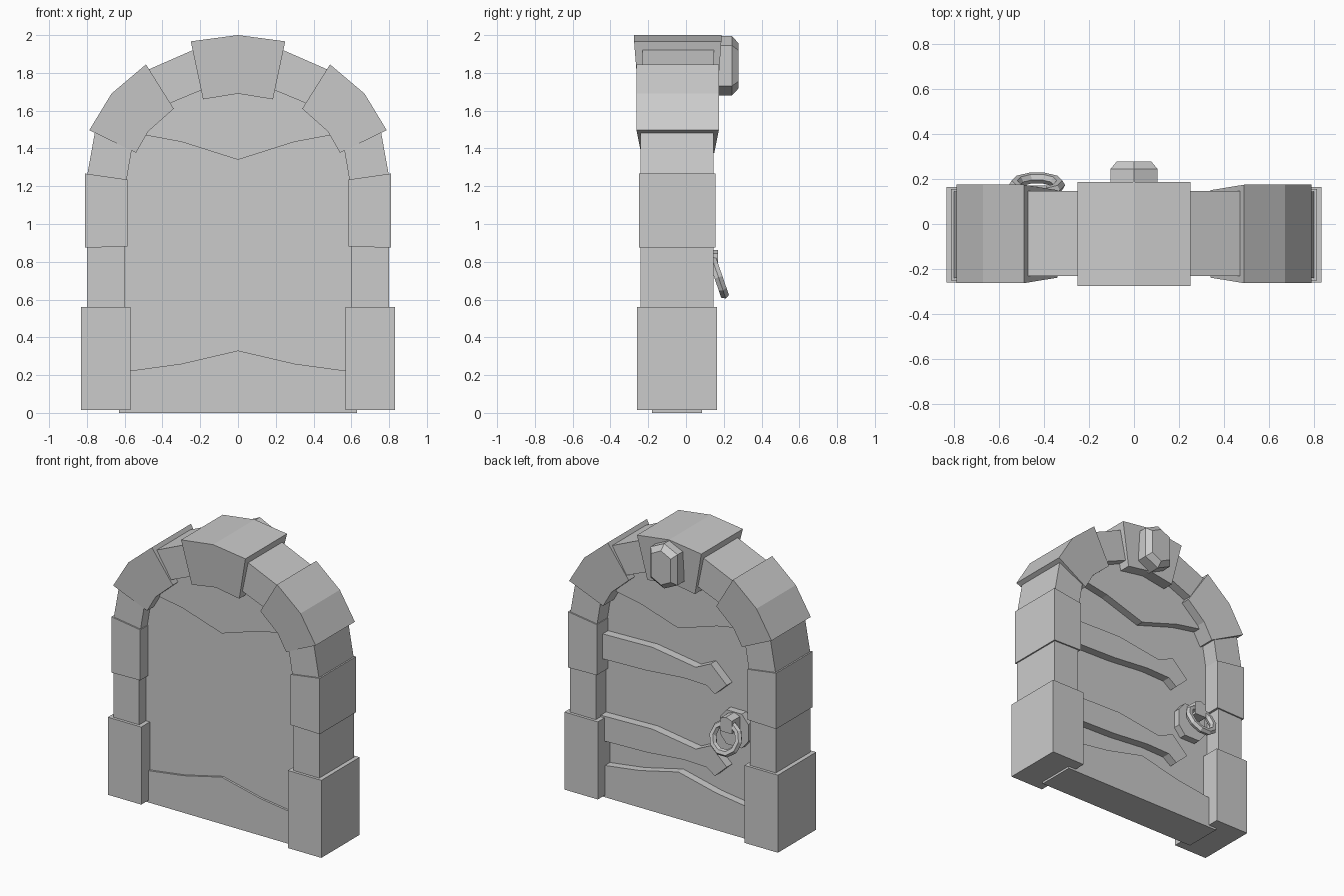
import bpy, bmesh
from math import radians

if "Cube" in bpy.data.objects:
    bpy.data.objects.remove(bpy.data.objects["Cube"])


def loft(name, rings, mirror=False):
    """Closed solid through a list of equal-length vertex rings."""
    bm = bmesh.new()
    loops = [[bm.verts.new(p) for p in ring] for ring in rings]
    n = len(loops[0])
    for a, b in zip(loops, loops[1:]):
        for i in range(n):
            j = (i + 1) % n
            bm.faces.new((a[i], a[j], b[j], b[i]))
    bm.faces.new(loops[0])
    bm.faces.new(loops[-1][::-1])
    bmesh.ops.recalc_face_normals(bm, faces=bm.faces)
    me = bpy.data.meshes.new(name)
    bm.to_mesh(me)
    bm.free()
    ob = bpy.data.objects.new(name, me)
    bpy.context.collection.objects.link(ob)
    if mirror:
        ob.modifiers.new("mirror", 'MIRROR')
    return ob


def prism(name, pts, y0, y1):
    """Extrude an x-z outline along y."""
    return loft(name, [[(x, y, z) for x, z in pts] for y in (y0, y1)])


def stone(name, outer, inner, yo, yi=None, mirror=True):
    """Arch stone: outer and inner edges, each with its own y range."""
    yi = yi or yo
    return loft(name, [[(x, yo[k], z) for x, z in outer] +
                       [(x, yi[k], z) for x, z in reversed(inner)]
                       for k in (0, 1)], mirror)


def symmetric(half):
    """Mirror a half outline (running from the edge to x = 0) to the other side."""
    return half + [(-x, z) for x, z in reversed(half) if x > 0]


def scaled(pts, cx, cz, s, t):
    return [(cx + (x - cx) * s, cz + (z - cz) * t) for x, z in pts]


# Pillar stones, bottom to top
stone("base_stone", [(.83, .015), (.83, .56)], [(.57, .015), (.57, .56)], (-.26, .165))
stone("lower_pillar_stone", [(.80, .55), (.80, .89)], [(.60, .55), (.60, .89)], (-.24, .145))
stone("upper_pillar_stone", [(.81, .875), (.81, 1.267)], [(.585, .88), (.585, 1.235)], (-.25, .155))

# Arch stones
stone("arch_spring_stone", [(.80, 1.25), (.755, 1.50)], [(.592, 1.22), (.56, 1.41)], (-.24, .145))
stone("arch_large_stone", [(.787, 1.497), (.67, 1.69), (.487, 1.845)],
      [(.54, 1.377), (.475, 1.49), (.34, 1.61)], (-.262, .174), (-.238, .15))
stone("arch_upper_stone", [(.48, 1.815), (.24, 1.92)], [(.37, 1.635), (.19, 1.71)], (-.23, .147))
stone("keystone", [(.25, 1.967), (0, 2.0), (-.25, 1.967)],
      [(.185, 1.66), (0, 1.69), (-.185, 1.66)], (-.275, .187), (-.25, .165), mirror=False)

# Gem on the keystone
gem = symmetric([(0, 1.68), (.105, 1.73), (.105, 1.945), (0, 1.995)][::1])
gem = [(0, 1.68), (.105, 1.73), (.105, 1.945), (0, 1.995), (-.105, 1.945), (-.105, 1.73)]
front = scaled(gem, 0, 1.8375, .72, .76)
loft("gem", [[(x, y, z) for x, z in pts]
             for pts, y in ((gem, .15), (gem, .243), (front, .278))])

# Door: middle panel with raised bottom and top boards
arch = [(.65, 1.40), (.58, 1.57), (.42, 1.71), (.22, 1.79), (0, 1.82)]
prism("door_panel", symmetric([(.63, .05)] + arch), -.165, .03)
low = symmetric([(.63, .215), (.30, .26), (0, .33)])
prism("door_bottom_board", [(-.63, 0), (.63, 0)] + low, -.18, .085)
high = symmetric([(.62, 1.48), (.48, 1.468), (.30, 1.435), (0, 1.34)])
prism("door_top_board", symmetric([(.60, 1.53)] + arch[1:]) + high[::-1], -.18, .085)

# Hinge straps
strap = [(.62, .57), (.20, .58), (-.14, .53), (-.255, .585), (-.38, .467),
         (-.287, .38), (-.224, .425), (-.04, .43), (.24, .405), (.62, .395)]
for name, dz in (("lower_hinge_strap", 0), ("upper_hinge_strap", .575)):
    prism(name, [(x, z + dz) for x, z in strap], .0, .09)

# Handle plate, mount and ring
cx = -.43
plate = [(-.06, -.12), (.06, -.12), (.11, -.06), (.11, .06),
         (.06, .12), (-.06, .12), (-.11, .06), (-.11, -.06)]
prism("handle_plate", [(cx + x, .745 + z) for x, z in plate], 0, .08)
mount = [(cx - .045, .755), (cx + .045, .755), (cx + .045, .845), (cx, .862), (cx - .045, .845)]
prism("handle_mount", mount, .05, .17)
bpy.ops.mesh.primitive_torus_add(major_segments=10, minor_segments=6, major_radius=.1,
                                 minor_radius=.025, location=(cx, .172, .718),
                                 rotation=(radians(109), 0, 0))
bpy.context.object.name = "handle_ring"
